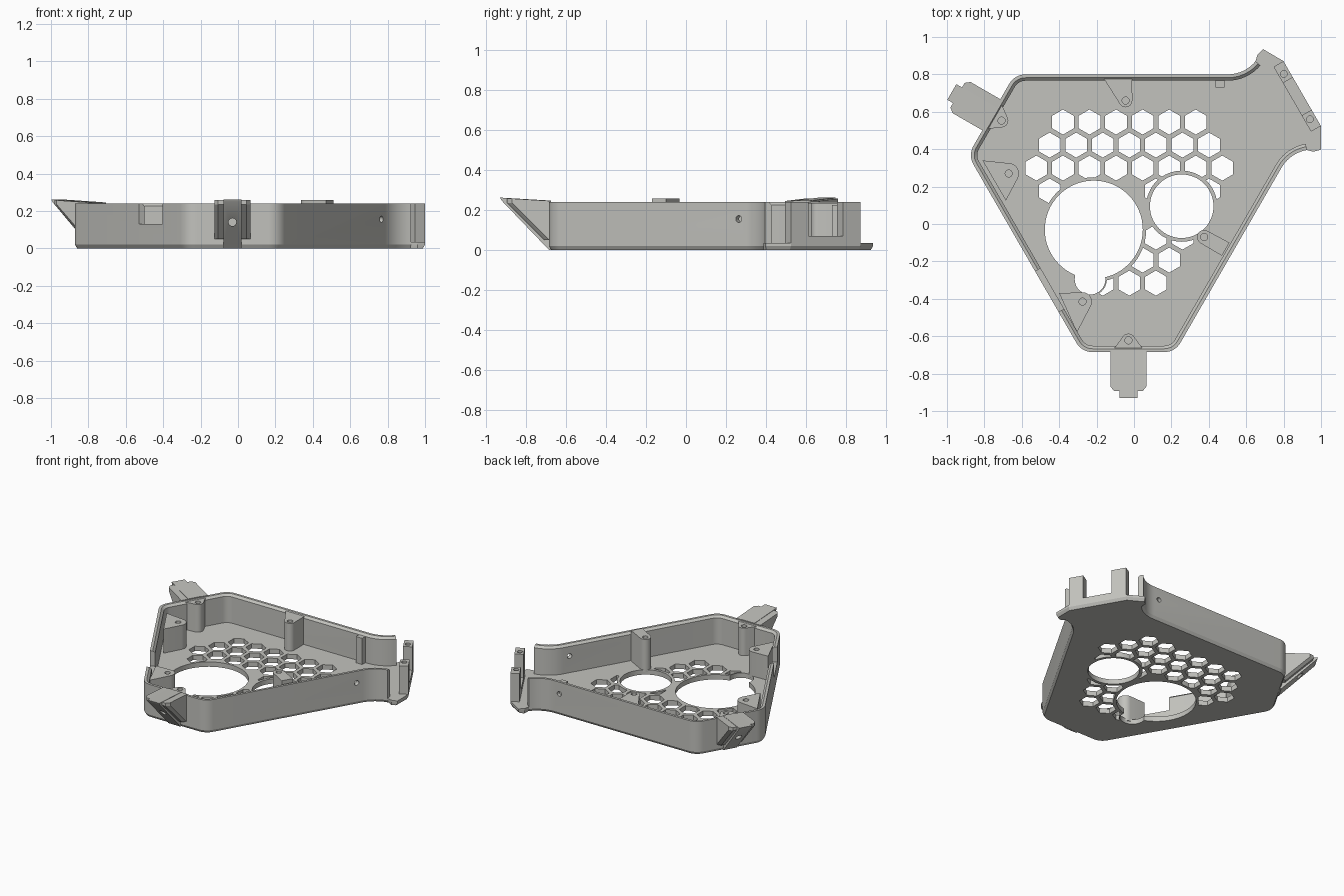
import bpy, bmesh, math
from mathutils import Vector, Matrix

if "Cube" in bpy.data.objects:
    bpy.data.objects.remove(bpy.data.objects["Cube"])

CX, CY = -0.03, 0.161          # centre of the three-fold layout
D, T, R = 0.639, 0.846, 0.10   # long side distance, short side distance, corner radius

grey = bpy.data.materials.new("warm_grey")
grey.diffuse_color = (0.54, 0.54, 0.51, 1)
grey.use_nodes = True
grey.node_tree.nodes["Principled BSDF"].inputs["Base Color"].default_value = grey.diffuse_color


def finish(name, bm):
    bmesh.ops.recalc_face_normals(bm, faces=bm.faces[:])
    me = bpy.data.meshes.new(name)
    bm.to_mesh(me)
    bm.free()
    me.materials.append(grey)
    ob = bpy.data.objects.new(name, me)
    bpy.context.collection.objects.link(ob)
    return ob


def loft(bm, rings, closed=False):
    """Skin rings of equal size; closed joins last to first, otherwise cap both ends."""
    vs = [[bm.verts.new(p) for p in ring] for ring in rings]
    n = len(vs[0])
    for k in range(len(vs) if closed else len(vs) - 1):
        a, b = vs[k], vs[(k + 1) % len(vs)]
        for i in range(n):
            j = (i + 1) % n
            bm.faces.new((a[i], a[j], b[j], b[i]))
    if not closed:
        bm.faces.new(vs[0])
        bm.faces.new(vs[-1])


def prism(bm, pts, z0, z1):
    loft(bm, [[(x, y, z) for x, y in pts] for z in (z0, z1)])


def circle(x, y, r, n=32, turn=0.0):
    return [(x + r * math.cos(turn + math.tau * i / n),
             y + r * math.sin(turn + math.tau * i / n)) for i in range(n)]


def cut(ob, cutter):
    mod = ob.modifiers.new("cut", 'BOOLEAN')
    mod.operation, mod.solver, mod.object = 'DIFFERENCE', 'EXACT', cutter
    bpy.context.view_layer.objects.active = ob
    bpy.ops.object.modifier_apply(modifier=mod.name)
    bpy.data.objects.remove(cutter)


def prisms(name, shapes):
    bm = bmesh.new()
    for pts, z0, z1 in shapes:
        prism(bm, pts, z0, z1)
    return finish(name, bm)


def mirror(p):
    """Reflect across the 30 degree axis through the centre."""
    x, y = p[0] - CX, p[1] - CY
    c, s = 0.5, math.sin(math.pi / 3)
    return (CX + x * c + y * s, CY + x * s - y * c)


def axis_pt(u, v, deg=30):
    a = math.radians(deg)
    return (CX + u * math.cos(a) - v * math.sin(a), CY + u * math.sin(a) + v * math.cos(a))


def wall_path(off):
    """Wall line, inset by off, from the upper flare round to the right flare."""
    flare = [(0.5 + (0.196 + off) * math.cos(math.radians(a)),
              CY + D + 0.196 + (0.196 + off) * math.sin(math.radians(a)))
             for a in range(-40, -91, -5)]
    pts = list(flare)
    for a1, d1, d2 in ((90, D, T), (150, T, D), (210, D, T), (270, T, D)):
        p, q = d1 - R, d2 - R
        cx, cy = axis_pt(p, (q - p * 0.5) / math.sin(math.pi / 3), a1)
        for k in range(9):
            a = math.radians(a1 + 60 * k / 8)
            pts.append((cx + (R - off) * math.cos(a), cy + (R - off) * math.sin(a)))
    return pts + [mirror(p) for p in reversed(flare)]


# floor with chamfered lower edge
def floor_outline(off):
    half = [axis_pt(1.073 - off, 0.20), axis_pt(1.073 - off, 0.20)]
    half = [(0.66, 0.905), (0.69 - off * .3, 0.935 - off), axis_pt(1.073 - off, 0.20)]
    return wall_path(off) + [mirror(p) for p in half] + half[::-1]


bm = bmesh.new()
loft(bm, [[(x, y, z) for x, y in floor_outline(o)] for o, z in ((0.012, 0), (0, 0.02), (0, 0.035))])
floor = finish("floor", bm)

# honeycomb vents, kept clear of the two round openings
rows = {0: (-0.38, range(6)), 1: (-0.451, range(7)), 2: (-0.522, range(8)),
        3: (-0.451, (0, 4, 6)), 5: (-0.451, (4, 5)), 6: (-0.522, (3, 4, 5)),
        7: (-0.451, (2, 3, 4))}
hexes = [(circle(x0 + 0.142 * i, 0.545 - 0.123 * k, 0.067, 6, math.pi / 6), -0.1, 0.1)
         for k, (x0, ids) in rows.items() for i in ids]
vents = prisms("vent_cutter", hexes)
BIG, SMALL, NOTCH = (-0.215, -0.03), (0.255, 0.095), (-0.235, -0.295)
for c, r in ((BIG, 0.28), (SMALL, 0.19), (NOTCH, 0.09)):
    cut(vents, prisms("ring", [(circle(*c, r, 64), -0.2, 0.2)]))
cut(floor, vents)
for c, r in ((BIG, 0.262), (SMALL, 0.17), (NOTCH, 0.082)):
    cut(floor, prisms("opening", [(circle(*c, r, 64), -0.2, 0.2)]))

# side wall with bevelled inner rim
bm = bmesh.new()
section = ((0, 0.02), (0, 0.24), (0.018, 0.24), (0.034, 0.225), (0.034, 0.02))
lines = [(wall_path(o), z) for o, z in section]
loft(bm, [[(*ln[i], z) for ln, z in lines] for i in range(len(lines[0][0]))])
wall = finish("side_wall", bm)

# port notch in the left wall
cut(wall, prisms("port", [([axis_pt(u, v, 210) for u, v in
                            ((0.56, 0.11), (0.7, 0.11), (0.7, 0.36), (0.56, 0.36))], 0.13, 0.4)]))


def bore(ob, p, deg, u0, u1, r, z):
    """Horizontal round hole along direction deg through point p."""
    a = math.radians(deg)
    d = Vector((math.cos(a), math.sin(a), 0))
    m = Matrix.Translation((p[0], p[1], z)) @ d.to_track_quat('Z', 'Y').to_matrix().to_4x4()
    b = bmesh.new()
    loft(b, [[m @ Vector((x, y, u)) for x, y in circle(0, 0, r, 20)] for u in (u0, u1)])
    cut(ob, finish("bore", b))


screw = (0.755, 0.27)
bore(wall, screw, 330, -0.1, 0.1, 0.017, 0.155)
bore(wall, mirror(screw), 90, -0.1, 0.1, 0.017, 0.155)


# screw bosses: rounded column joined to the wall by a web
def boss(name, c, r, web, top):
    b = bmesh.new()
    for x, y in circle(*c, r, 24) + web:
        for z in (0.02, top):
            b.verts.new((x, y, z))
    bmesh.ops.convex_hull(b, input=b.verts[:])
    bmesh.ops.dissolve_limit(b, angle_limit=0.01, verts=b.verts[:], edges=b.edges[:])
    ob = finish(name, b)
    cut(ob, prisms("screw_hole", [(circle(*c, 0.019, 20), top - 0.1, top + 0.1)]))


boss("rear_boss", (-0.045, 0.66), 0.036, [(-0.16, 0.775), (-0.01, 0.775)], 0.235)
boss("right_boss", (0.375, -0.07), 0.038, [(0.47, -0.17), (0.51, -0.10)], 0.257)
boss("left_boss", (-0.67, 0.27), 0.055, [(-0.81, 0.34), (-0.685, 0.125)], 0.21)
boss("lower_left_boss", (-0.275, -0.415), 0.05, [(-0.40, -0.37), (-0.305, -0.58)], 0.21)
for name, deg in (("front_corner_boss", 270), ("left_corner_boss", 150)):
    boss(name, axis_pt(0.783, 0, deg), 0.036,
         [axis_pt(0.825, 0.075, deg), axis_pt(0.825, -0.075, deg)], 0.235)

# small stop inside the rear wall
prisms("rear_stop", [([(0.435, 0.73), (0.485, 0.73), (0.485, 0.775), (0.435, 0.775)], 0.03, 0.225)])

# clip posts and low sill across the open corner
for name, v0, v1, top in (("clip_post_right", -0.20, -0.10, 0.24),
                          ("clip_post_rear", 0.10, 0.20, 0.24),
                          ("clip_sill", -0.10, 0.10, 0.07)):
    ob = prisms(name, [([axis_pt(u, v) for u, v in
                         ((1.012, v0), (1.073, v0), (1.073, v1), (1.012, v1))], 0.02, top)])
    if top > 0.1:
        s = 0.14 if v0 > 0 else -0.14
        cut(ob, prisms("hole", [(circle(*axis_pt(1.04, s), 0.018, 20), 0.14, 0.4)]))

# sloped hanging tabs on two corners
for name, deg in (("front_tab", 270), ("left_tab", 150)):
    for part, w, prof in (
            ("wing", 0.096, ((0.835, 0.245), (1.055, 0.257), (1.055, 0.235), (0.87, 0.05), (0.835, 0.05))),
            ("rib", 0.048, ((0.835, 0.247), (1.09, 0.262), (1.085, 0.25), (0.845, 0.0), (0.835, 0.0)))):
        bm = bmesh.new()
        # wing edges are pulled in at the tip side for a chamfered look
        steps = [(-w, 0.025), (-w + 0.02, 0), (w - 0.02, 0), (w, 0.025)] if part == "wing" else [(-w, 0), (w, 0)]
        loft(bm, [[(*axis_pt(u - (k if u > 0.84 else 0), v, deg), z) for u, z in prof] for v, k in steps])
        ob = finish(name + "_" + part, bm)
        bore(ob, (CX, CY), deg, 0.88, 1.2, 0.021, 0.14)

# soft shading on rounded parts
for ob in bpy.context.scene.objects:
    ob.select_set(True)
    bpy.context.view_layer.objects.active = ob
bpy.ops.object.shade_smooth_by_angle(angle=math.radians(25))
